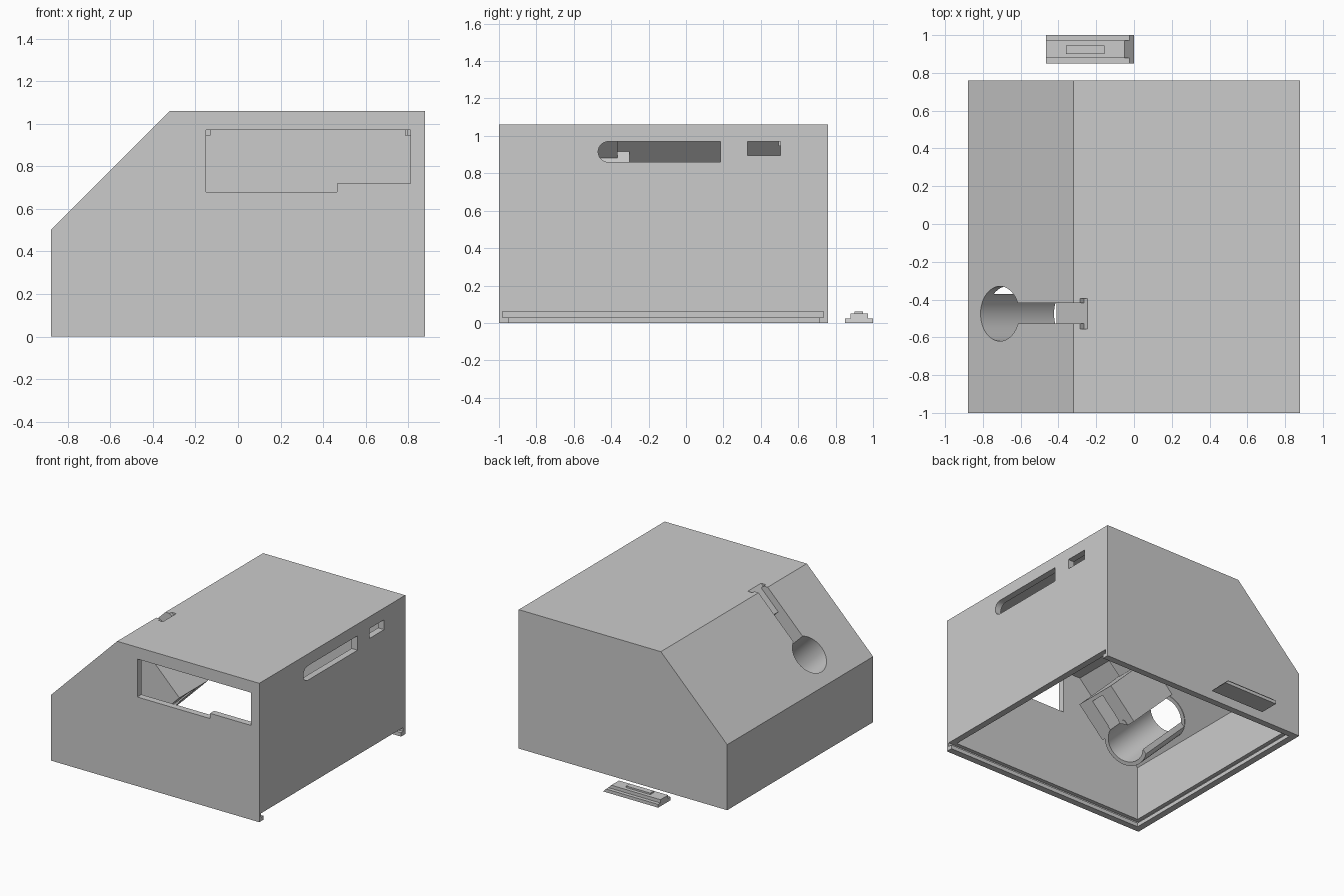
import bpy, bmesh
from math import sin, cos, pi, radians
from mathutils import Matrix, Vector

if "Cube" in bpy.data.objects:
    bpy.data.objects.remove(bpy.data.objects["Cube"])

I = Matrix.Identity(4)
# Local frame on the sloped face: u up the slope, v along y, w outward
SLOPE = Matrix.Translation((-0.71, -0.475, 0.67)) @ Matrix.Rotation(radians(-45), 4, 'Y')


def prism(name, pts, d0, d1, place, mat=I):
    """Extrude a 2D outline between depths d0 and d1; place maps (a, b, d) to a point."""
    bm = bmesh.new()
    low = [bm.verts.new(mat @ Vector(place(a, b, d0))) for a, b in pts]
    high = [bm.verts.new(mat @ Vector(place(a, b, d1))) for a, b in pts]
    bm.faces.new(low)
    bm.faces.new(high)
    n = len(pts)
    for i in range(n):
        j = (i + 1) % n
        bm.faces.new((low[i], low[j], high[j], high[i]))
    bmesh.ops.recalc_face_normals(bm, faces=bm.faces)
    me = bpy.data.meshes.new(name)
    bm.to_mesh(me)
    bm.free()
    ob = bpy.data.objects.new(name, me)
    bpy.context.collection.objects.link(ob)
    return ob


along_x = lambda a, b, d: (d, a, b)
along_y = lambda a, b, d: (a, d, b)
along_z = lambda a, b, d: (a, b, d)


def box(name, x, y, z, mat=I):
    return prism(name, [(x[0], y[0]), (x[1], y[0]), (x[1], y[1]), (x[0], y[1])],
                 z[0], z[1], along_z, mat)


def cylinder(name, r, w, mat):
    return prism(name, [(r * cos(2 * pi * i / 48), r * sin(2 * pi * i / 48)) for i in range(48)],
                 w[0], w[1], along_z, mat)


def combine(target, tool, op):
    m = target.modifiers.new(op, 'BOOLEAN')
    m.operation, m.solver, m.object = op, 'EXACT', tool
    bpy.context.view_layer.objects.active = target
    bpy.ops.object.modifier_apply(modifier=m.name)
    bpy.data.objects.remove(tool)


# Housing shell with sloped left side, open below
housing = prism("housing", [(-.88, 0), (.88, 0), (.88, 1.06), (-.32, 1.06), (-.88, .5)],
                -1, .76, along_y)
combine(housing, prism("cavity", [(-.83, -.1), (.83, -.1), (.83, 1.01), (-.299, 1.01), (-.83, .479)],
                       -.95, .71, along_y), 'DIFFERENCE')

# Holder behind the slope: half-open tube, deep channel block, shallow channel support
holder = cylinder("holder", .175, (-.55, -.03), SLOPE)
combine(holder, box("tube_side_opening", (-.3, .3), (.105, .3), (-.7, -.055), SLOPE), 'DIFFERENCE')
combine(holder, box("channel_block", (.1, .4), (-.172, .172), (-.545, -.035), SLOPE), 'UNION')
combine(holder, box("channel_support", (.35, .58), (-.11, .11), (-.1, -.036), SLOPE), 'UNION')
combine(housing, holder, 'UNION')

# Ceiling posts for the board
for x in (-.15, .805):
    combine(housing, box("post", (x - .02, x + .02), (.495, .535), (.945, 1.03)), 'UNION')

# Openings: tube bore, channels with cross-shaped end, lid rail, windows
r, cy, cz = .055, -.415, .915
stadium = [(.185, .86), (.185, .97)] + [
    (cy + r * cos(t * pi / 12), cz + r * sin(t * pi / 12)) for t in range(6, 19)]
cutters = [
    cylinder("bore", .145, (-.7, .1), SLOPE),
    box("deep_channel", (.0, .372), (-.053, .057), (-.7, .1), SLOPE),
    box("shallow_channel", (.36, .85), (-.053, .057), (-.053, .3), SLOPE),
    box("channel_end", (.576, .85), (-.08, .08), (-.053, .3), SLOPE),
    box("lid_opening", (-.82, .95), (-.95, .71), (-.1, .04)),
    box("lid_groove", (-.86, .95), (-.98, .735), (.03, .06)),
    prism("front_window", [(-.15, .68), (.465, .68), (.465, .72), (.81, .72), (.81, .97), (-.15, .97)],
          -1.1, -.9, along_y),
    prism("long_slot", stadium, .8, .95, along_x),
    box("small_slot", (.8, .95), (.33, .505), (.895, .97)),
]
for c in cutters:
    combine(housing, c, 'DIFFERENCE')

# Separate sliding latch: stepped bars with a sloped front end
latch = prism("latch", [(-.465, 0), (0, 0), (-.025, .025), (-.465, .025)], .85, 1, along_y)
combine(latch, prism("latch_rib", [(-.465, .01), (-.01, .01), (-.05, .05), (-.465, .05)],
                     .88, .972, along_y), 'UNION')
combine(latch, box("latch_grip", (-.36, -.155), (.90, .945), (.03, .062)), 'UNION')

# Keep flats crisp while rounding the tube
for ob in (housing, latch):
    bpy.ops.object.select_all(action='DESELECT')
    ob.select_set(True)
    bpy.context.view_layer.objects.active = ob
    bpy.ops.object.shade_smooth_by_angle(angle=radians(25))
